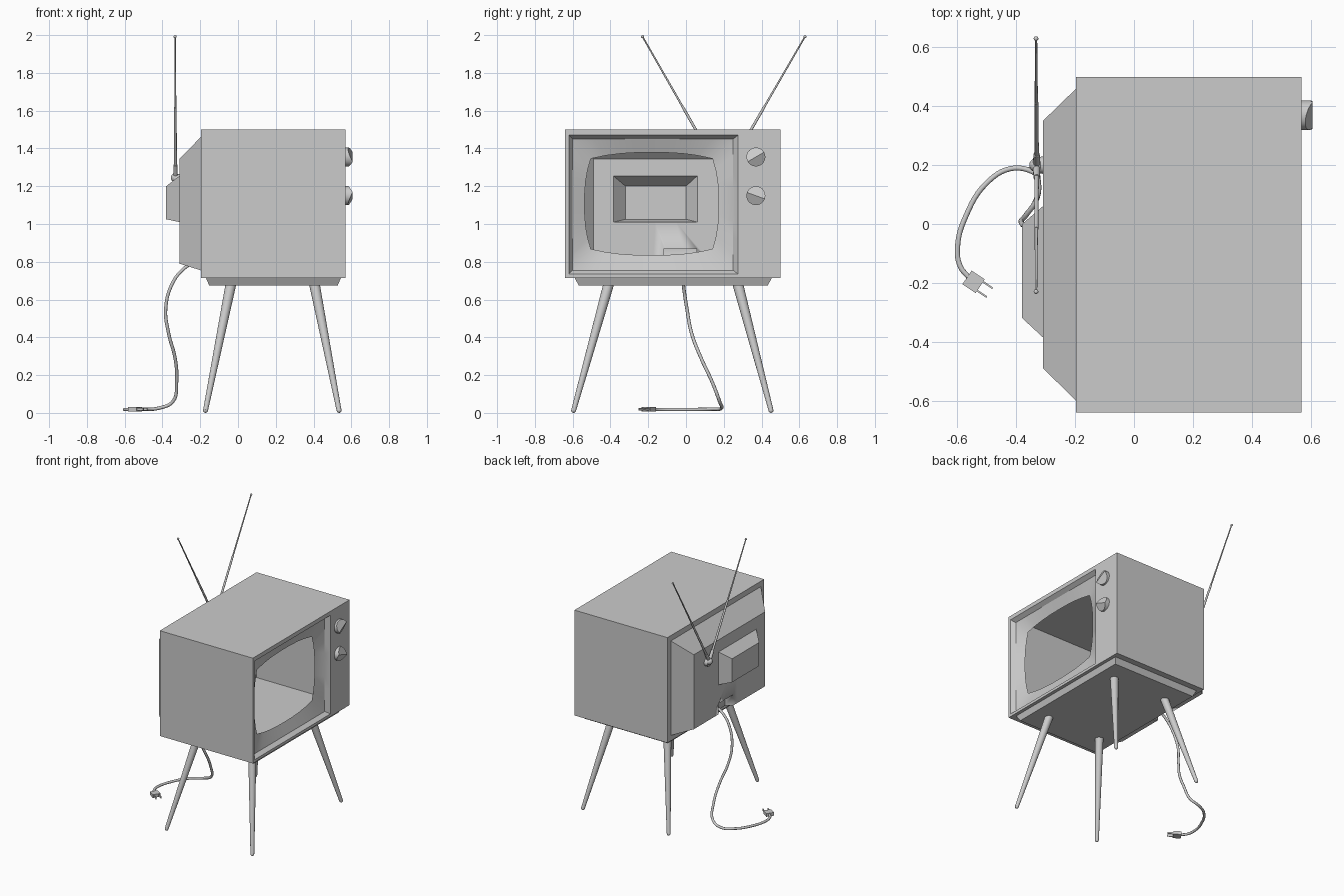
import bpy, bmesh, math
from mathutils import Vector, Matrix

if "Cube" in bpy.data.objects:
    bpy.data.objects.remove(bpy.data.objects["Cube"])


def finish(name, bm, angle=30):
    bmesh.ops.recalc_face_normals(bm, faces=bm.faces)
    me = bpy.data.meshes.new(name)
    bm.to_mesh(me)
    bm.free()
    ob = bpy.data.objects.new(name, me)
    bpy.context.collection.objects.link(ob)
    bpy.ops.object.select_all(action='DESELECT')
    ob.select_set(True)
    bpy.context.view_layer.objects.active = ob
    bpy.ops.object.shade_smooth_by_angle(angle=math.radians(angle))
    return ob


def ring(bm, x, y0, y1, z0, z1, bulge=0.0, n=8):
    """Rectangular loop in the YZ plane, sides optionally bowed outward."""
    corners = [(y0, z0), (y1, z0), (y1, z1), (y0, z1)]
    normals = [(0, -1), (1, 0), (0, 1), (-1, 0)]
    verts = []
    for i in range(4):
        a, b = Vector(corners[i]), Vector(corners[(i + 1) % 4])
        for k in range(n):
            t = k / n
            p = a.lerp(b, t) + Vector(normals[i]) * bulge * (1 - abs(2 * t - 1) ** 2.5)
            verts.append(bm.verts.new((x, p.x, p.y)))
    return verts


def loft(bm, rings):
    for a, b in zip(rings, rings[1:]):
        for i in range(len(a)):
            j = (i + 1) % len(a)
            bm.faces.new((a[i], a[j], b[j], b[i]))
    bm.faces.new(rings[0])
    bm.faces.new(rings[-1])


def cone(bm, a, b, r1, r2, seg=16):
    a, b = Vector(a), Vector(b)
    d = b - a
    m = Matrix.Translation((a + b) / 2) @ d.to_track_quat('Z', 'Y').to_matrix().to_4x4()
    bmesh.ops.create_cone(bm, cap_ends=True, segments=seg, radius1=r1, radius2=r2,
                          depth=d.length, matrix=m)


def ball(bm, p, r):
    bmesh.ops.create_uvsphere(bm, u_segments=16, v_segments=8, radius=r,
                              matrix=Matrix.Translation(p))


def box(bm, lo, hi):
    lo, hi = Vector(lo), Vector(hi)
    m = Matrix.Translation((lo + hi) / 2) @ Matrix.Diagonal((*(hi - lo), 1))
    return bmesh.ops.create_cube(bm, size=1, matrix=m)['verts']


# Cabinet: rear hump, tapered back, main box, recessed bezel, screen opening
SCREEN_X = 0.51
bm = bmesh.new()
loft(bm, [
    ring(bm, -0.38, -0.32, 0.0, 1.025, 1.20),
    ring(bm, -0.31, -0.385, 0.06, 1.01, 1.255),
    ring(bm, -0.31, -0.49, 0.35, 0.79, 1.345),
    ring(bm, -0.197, -0.60, 0.46, 0.755, 1.46),
    ring(bm, -0.197, -0.64, 0.50, 0.715, 1.50),
    ring(bm, 0.57, -0.64, 0.50, 0.715, 1.50),
    ring(bm, 0.57, -0.62, 0.275, 0.735, 1.47),
    ring(bm, 0.54, -0.60, 0.25, 0.755, 1.45),
    ring(bm, SCREEN_X, -0.504, 0.14, 0.868, 1.346, 0.033),
])
cabinet = finish("cabinet", bm)

# Cord recess cut into the lower back
bm = bmesh.new()
box(bm, (-0.40, -0.118, 0.70), (-0.24, 0.057, 0.87))
cutter = finish("recess_cutter", bm)
cutter.hide_render = True
mod = cabinet.modifiers.new("recess", 'BOOLEAN')
mod.object = cutter
mod.operation = 'DIFFERENCE'
mod.solver = 'EXACT'
bpy.context.view_layer.objects.active = cabinet
bpy.ops.object.modifier_apply(modifier=mod.name)
bpy.data.objects.remove(cutter, do_unlink=True)

# Open the screen so the hollow interior shows
bm = bmesh.new()
bm.from_mesh(cabinet.data)
caps = [f for f in bm.faces if all(abs(v.co.x - SCREEN_X) < 1e-4 for v in f.verts)]
bmesh.ops.delete(bm, geom=caps, context='FACES')
bm.to_mesh(cabinet.data)
bm.free()

# Tapered base plinth
bm = bmesh.new()
for v in box(bm, (-0.17, -0.59, 0.675), (0.545, 0.455, 0.715)):
    if v.co.z < 0.69:
        v.co.x += 0.017 if v.co.x < 0 else -0.017
        v.co.y += 0.022 if v.co.y < 0 else -0.022
finish("base", bm)

# Four splayed legs with rounded feet
for xn, xt, xb in (("back", -0.038, -0.172), ("front", 0.405, 0.535)):
    for yn, yt, yb in (("left", -0.41, -0.595), ("right", 0.275, 0.45)):
        bm = bmesh.new()
        cone(bm, (xb, yb, 0.013), (xt, yt, 0.68), 0.013, 0.028, 20)
        ball(bm, (xb, yb, 0.013), 0.013)
        finish(f"{xn}_{yn}_leg", bm)

# Two dials, each sloped either side of a diagonal ridge
for name, z, tilt in (("upper_dial", 1.355, 30), ("lower_dial", 1.15, -20)):
    bm = bmesh.new()
    c = Vector((0, 0.37, z))
    cone(bm, c + Vector((0.565, 0, 0)), c + Vector((0.64, 0, 0)), 0.05, 0.05, 32)
    a = math.radians(tilt)
    side = Vector((0, -math.sin(a), math.cos(a)))
    for s in (1, -1):
        res = bmesh.ops.bisect_plane(
            bm, geom=bm.verts[:] + bm.edges[:] + bm.faces[:],
            plane_co=c + Vector((0.607, 0, 0)),
            plane_no=(Vector((1, 0, 0)) + side * s * 0.5).normalized(), clear_outer=True)
        edges = [e for e in bm.edges if e.is_boundary]
        bmesh.ops.holes_fill(bm, edges=edges, sides=0)
    finish(name, bm, 20)

# Antenna mount and two rods
bm = bmesh.new()
cone(bm, (-0.305, 0.2, 1.235), (-0.335, 0.2, 1.235), 0.03, 0.026, 24)
ball(bm, (-0.332, 0.2, 1.245), 0.024)
finish("antenna_mount", bm)
for name, y in (("left_antenna", -0.23), ("right_antenna", 0.63)):
    bm = bmesh.new()
    foot, tip = Vector((-0.331, 0.197, 1.245)), Vector((-0.333, y, 1.992))
    cone(bm, foot, foot.lerp(tip, 0.09), 0.012, 0.011)
    cone(bm, foot, foot.lerp(tip, 0.5), 0.008, 0.007)
    cone(bm, foot.lerp(tip, 0.5), tip, 0.0055, 0.004)
    ball(bm, tip, 0.008)
    finish(name, bm)

# Power cord sweeping down and along the floor
path = [(-0.23, -0.02, 0.80), (-0.285, -0.02, 0.765), (-0.345, -0.015, 0.69),
        (-0.383, 0.005, 0.55), (-0.367, 0.03, 0.42), (-0.333, 0.08, 0.29),
        (-0.325, 0.14, 0.16), (-0.345, 0.178, 0.06), (-0.42, 0.188, 0.025),
        (-0.50, 0.14, 0.02), (-0.57, 0.03, 0.018), (-0.60, -0.08, 0.018),
        (-0.59, -0.145, 0.018), (-0.56, -0.183, 0.018)]
cu = bpy.data.curves.new("power_cord", 'CURVE')
cu.dimensions = '3D'
cu.bevel_depth = 0.009
cu.bevel_resolution = 3
cu.resolution_u = 6
cu.use_fill_caps = True
sp = cu.splines.new('BEZIER')
sp.bezier_points.add(len(path) - 1)
for bp, p in zip(sp.bezier_points, path):
    bp.co = p
    bp.handle_left_type = bp.handle_right_type = 'AUTO'
cord = bpy.data.objects.new("power_cord", cu)
bpy.context.collection.objects.link(cord)
bpy.ops.object.select_all(action='DESELECT')
cord.select_set(True)
bpy.context.view_layer.objects.active = cord
bpy.ops.object.convert(target='MESH')

# Two-pin plug lying on the floor
bm = bmesh.new()
box(bm, (-0.026, -0.028, -0.012), (0.028, 0.028, 0.012))
for s in (-1, 1):
    box(bm, (0.02, s * 0.018 - 0.003, -0.007), (0.067, s * 0.018 + 0.003, 0.007))
bmesh.ops.transform(bm, verts=bm.verts, matrix=Matrix.Translation((-0.546, -0.196, 0.019))
                    @ Matrix.Rotation(math.radians(-34), 4, 'Z'))
finish("plug", bm)
